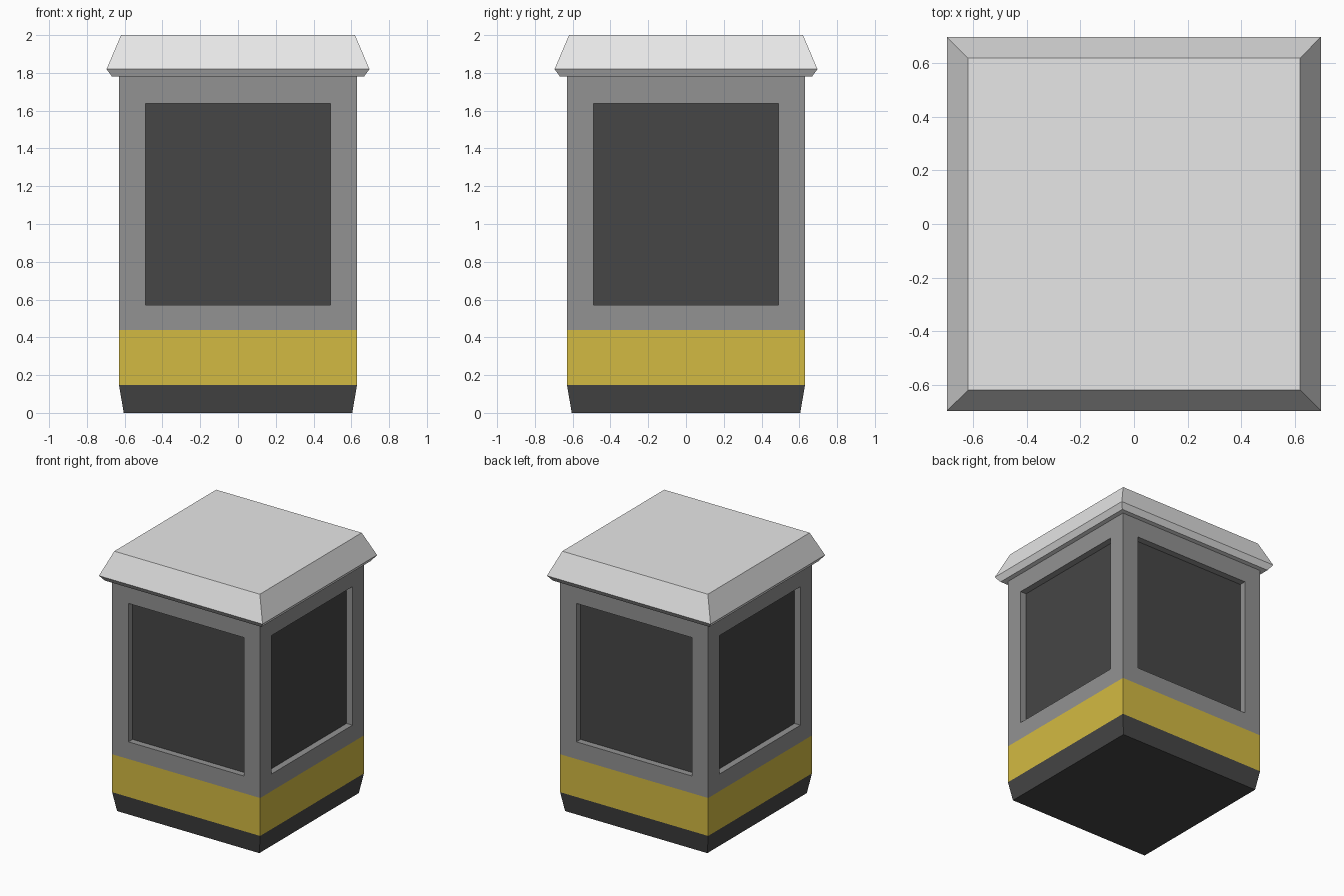
import bpy, bmesh

if "Cube" in bpy.data.objects:
    bpy.data.objects.remove(bpy.data.objects["Cube"])


def material(name, rgb):
    m = bpy.data.materials.new(name)
    m.diffuse_color = (*rgb, 1)
    m.use_nodes = True
    m.node_tree.nodes["Principled BSDF"].inputs["Base Color"].default_value = m.diffuse_color
    return m


GREY = material("wall grey", (0.288, 0.288, 0.288))
YELLOW = material("band yellow", (0.651, 0.491, 0.0545))
DARK = material("dark charcoal", (0.061, 0.061, 0.061))
LIGHT = material("roof light grey", (0.8, 0.8, 0.8))


def square_loft(levels, cap_top=True):
    """Stack square rings given as (half width, height) and skin them."""
    bm = bmesh.new()
    rings = [[bm.verts.new((sx * w, sy * w, z))
              for sx, sy in ((-1, -1), (1, -1), (1, 1), (-1, 1))]
             for w, z in levels]
    walls = []
    for a, b in zip(rings, rings[1:]):
        walls.append([bm.faces.new((a[i], a[(i + 1) % 4], b[(i + 1) % 4], b[i]))
                      for i in range(4)])
    bm.faces.new(rings[0][::-1])
    if cap_top:
        bm.faces.new(rings[-1])
    bm.normal_update()
    return bm, walls


def finish(bm, name, mats):
    me = bpy.data.meshes.new(name)
    bm.to_mesh(me)
    bm.free()
    for m in mats:
        me.materials.append(m)
    ob = bpy.data.objects.new(name, me)
    bpy.context.collection.objects.link(ob)
    return ob


# Booth body: tapered plinth, yellow band, grey walls
bm, walls = square_loft([(0.605, 0), (0.63, 0.148), (0.63, 0.44), (0.63, 1.78)],
                        cap_top=False)
for f in bm.faces:
    z = f.calc_center_median().z
    f.material_index = 2 if z < 0.148 else 1 if z < 0.44 else 0

# Recessed window in each wall
panes = walls[2]
bmesh.ops.inset_individual(bm, faces=panes, thickness=0.139, use_even_offset=True)
for f in panes:
    mid = f.calc_center_median().z
    for v in f.verts:
        v.co.z = 1.637 if v.co.z > mid else 0.572
bm.normal_update()
for f in panes:
    n = f.normal.copy()
    pane = bmesh.ops.extrude_discrete_faces(bm, faces=[f])["faces"][0]
    # join the pushed-in pane to the wall with reveal faces
    inner = list(pane.verts)
    outer = [bm.verts.new(v.co) for v in inner]
    for v in inner:
        v.co -= n * 0.05
    for i in range(4):
        j = (i + 1) % 4
        bm.faces.new((outer[i], outer[j], inner[j], inner[i])).material_index = 0
    pane.material_index = 2
bmesh.ops.remove_doubles(bm, verts=bm.verts[:], dist=0.0005)
bmesh.ops.recalc_face_normals(bm, faces=bm.faces[:])
finish(bm, "booth_body", [GREY, YELLOW, DARK])

# Roof slab with bevelled underside and sloping rim
bm, _ = square_loft([(0.667, 1.78), (0.696, 1.82), (0.619, 2.0)])
finish(bm, "roof", [LIGHT])
